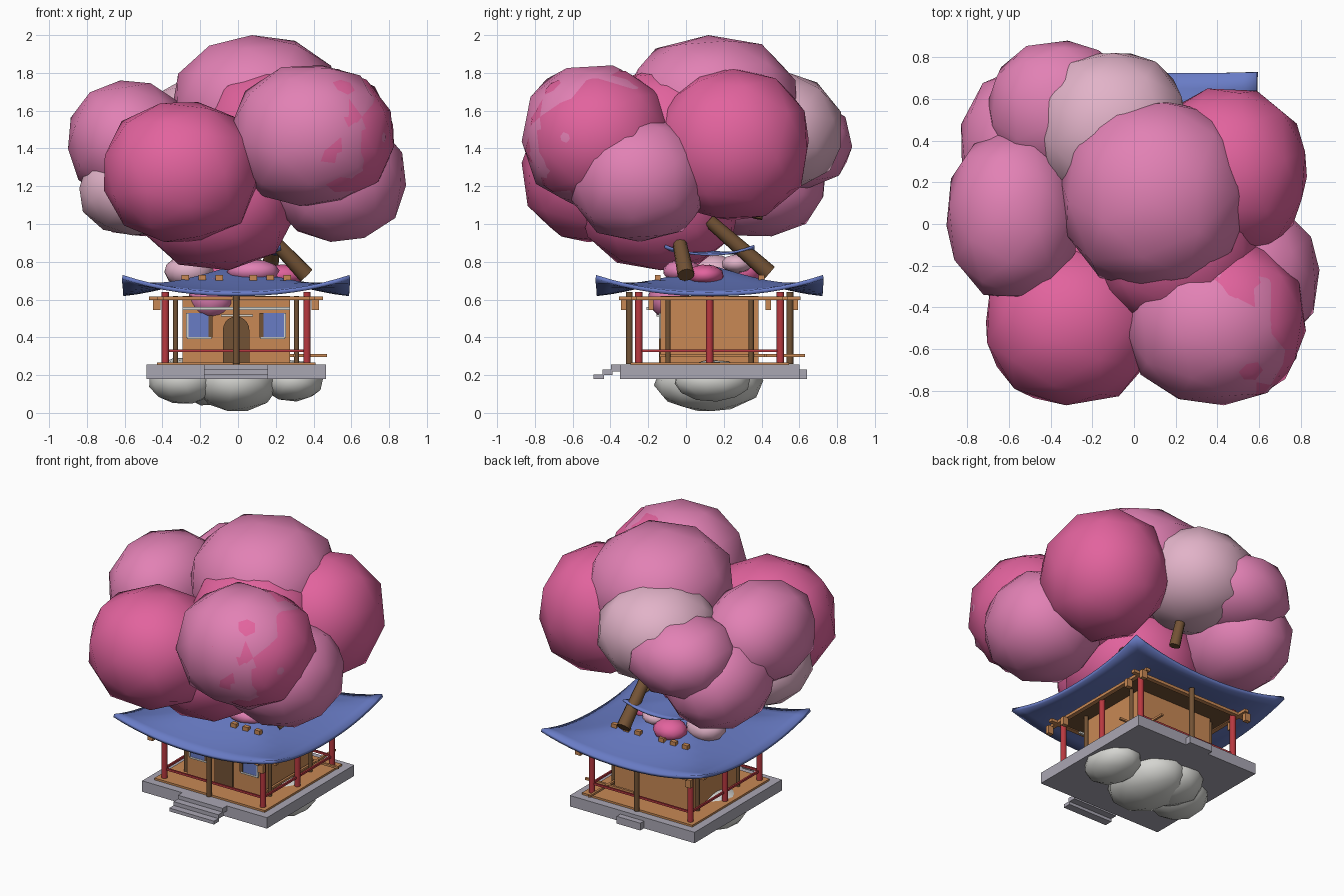
import bpy, bmesh, math, random
from mathutils import Matrix, Vector, Euler

if "Cube" in bpy.data.objects:
    bpy.data.objects.remove(bpy.data.objects["Cube"])

random.seed(4)
CX, CY = -0.01, 0.125          # centre of the pavilion


def mat(name, r, g, b):
    m = bpy.data.materials.new(name)
    m.diffuse_color = (r, g, b, 1)
    m.use_nodes = True
    m.node_tree.nodes["Principled BSDF"].inputs["Base Color"].default_value = m.diffuse_color
    return m


HOT = mat("hot_pink", .76, .125, .34)
MID = mat("mid_pink", .76, .22, .46)
PALE = mat("pale_pink", .76, .45, .58)
BLUE = mat("roof_blue", .14, .20, .56)
WOOD = mat("orange_wood", .58, .25, .09)
BROWN = mat("dark_brown", .17, .085, .035)
RED = mat("post_red", .48, .04, .05)
GREY = mat("stone_grey", .40, .385, .45)
ROCK = mat("pale_rock", .66, .66, .63)


def finish(name, bm, m, smooth=False):
    bmesh.ops.recalc_face_normals(bm, faces=bm.faces)
    me = bpy.data.meshes.new(name)
    bm.to_mesh(me)
    bm.free()
    me.materials.append(m)
    for p in me.polygons:
        p.use_smooth = smooth
    o = bpy.data.objects.new(name, me)
    bpy.context.collection.objects.link(o)
    return o


def box(name, x0, x1, y0, y1, z0, z1, m):
    bm = bmesh.new()
    bmesh.ops.create_cube(bm, size=1)
    bmesh.ops.scale(bm, vec=(x1 - x0, y1 - y0, z1 - z0), verts=bm.verts)
    bmesh.ops.translate(bm, vec=((x0 + x1) / 2, (y0 + y1) / 2, (z0 + z1) / 2), verts=bm.verts)
    return finish(name, bm, m)


def rod(name, a, b, r0, r1, m, sides=10):
    a, b = Vector(a), Vector(b)
    bm = bmesh.new()
    bmesh.ops.create_cone(bm, cap_ends=True, segments=sides, radius1=r0, radius2=r1, depth=(b - a).length)
    q = (b - a).to_track_quat('Z', 'Y').to_matrix().to_4x4()
    bmesh.ops.transform(bm, matrix=Matrix.Translation((a + b) / 2) @ q, verts=bm.verts)
    o = finish(name, bm, m)
    for p in o.data.polygons:
        p.use_smooth = len(p.vertices) == 4
    return o


def blob(name, c, r, m, power=2.3):
    """Slightly boxy low-poly ball, stretched to fill its radii."""
    bm = bmesh.new()
    bmesh.ops.create_icosphere(bm, subdivisions=2, radius=1)
    turn = Euler([random.uniform(0, 6.28) for _ in range(3)]).to_matrix()
    for v in bm.verts:
        d = turn @ v.co
        v.co = d / sum(abs(k) ** power for k in d) ** (1 / power)
    for k in range(3):
        reach = max(abs(v.co[k]) for v in bm.verts)
        for v in bm.verts:
            v.co[k] = c[k] + v.co[k] / reach * r[k]
    return finish(name, bm, m, True)


def curved_roof(name, half, eave, rise, lift, thick, power=1.3):
    bm = bmesh.new()
    bmesh.ops.create_grid(bm, x_segments=16, y_segments=16, size=half)
    for v in bm.verts:
        u, w = abs(v.co.x) / half, abs(v.co.y) / half
        big, small = max(u, w), min(u, w)
        z = eave + rise * max(0, 1 - big) ** power + lift * (big * small) ** 2.2
        v.co = (v.co.x + CX, v.co.y + CY, z)
    o = finish(name, bm, BLUE, True)
    if o.data.polygons[0].normal.z < 0:
        o.data.flip_normals()
    s = o.modifiers.new("thickness", 'SOLIDIFY')
    s.thickness, s.offset = thick, -1
    return o


# Blossom canopy: centre, radii, colour
for i, (c, r, m) in enumerate([
    ((.10, .14, 1.62), (.45, .45, .38), MID),
    ((-.58, .04, 1.44), (.32, .40, .32), MID),
    ((-.30, -.48, 1.275), (.41, .39, .37), HOT),
    ((.385, -.485, 1.468), (.415, .385, .372), MID),
    ((.42, -.465, 1.46), (.405, .385, .365), HOT),
    ((.45, .25, 1.42), (.38, .40, .40), HOT),
    ((.53, -.25, 1.24), (.36, .36, .335), MID),
    ((-.36, .55, 1.43), (.34, .33, .25), MID),
    ((-.11, .46, 1.49), (.37, .36, .31), PALE),
    ((-.52, .37, 1.235), (.31, .37, .30), MID),
    ((-.54, -.04, 1.17), (.30, .33, .23), PALE),
    ((-.11, -.14, 1.12), (.42, .43, .365), HOT),
    ((.20, -.10, 1.45), (.40, .40, .38), HOT),
]):
    blob(f"blossom_{i}", c, r, m)

# Small blossoms resting on and through the roof
for i, (c, r, m) in enumerate([
    ((.22, .10, .73), (.14, .10, .055), HOT),
    ((-.09, .30, .745), (.11, .10, .07), HOT),
    ((.04, .27, .79), (.09, .08, .05), PALE),
    ((-.26, .15, .75), (.13, .12, .085), PALE),
    ((.08, -.02, .75), (.14, .10, .06), MID),
    ((-.14, -.09, .61), (.12, .11, .11), MID),
]):
    blob(f"roof_blossom_{i}", c, r, m, 2)

# Branches
rod("branch_right", (.17, -.04, .93), (.36, .0, .73), .035, .045, BROWN)
rod("branch_back", (.19, .12, 1.02), (.17, .44, .74), .035, .045, BROWN)
rod("branch_inner", (-.04, .41, 1.22), (-.02, .37, 1.03), .03, .035, BROWN)

# Rocks under the platform
for i, (c, r) in enumerate([
    ((-.01, .12, .16), (.22, .29, .15)),
    ((-.29, .08, .17), (.18, .20, .12)),
    ((.29, .14, .17), (.16, .20, .11)),
    ((-.14, .20, .17), (.19, .20, .13)),
]):
    blob(f"rock_{i}", c, r, ROCK, 2)

# Platform, deck and steps
box("platform", CX - .475, CX + .475, CY - .475, CY + .475, .18, .255, GREY)
box("deck", CX - .42, CX + .42, CY - .42, CY + .42, .255, .268, WOOD)
for i in range(3):
    y = -.49 + .047 * i
    box(f"step_{i}", CX - .17, CX + .17, y, y + .055 if i < 2 else -.34,
        .18 + .02 * i, .203 + .026 * i, GREY)
box("back_step", CX - .09, CX + .09, .59, .64, .18, .23, GREY)

# House walls
WY = CY - .26                  # front wall plane
box("house", CX - .285, CX + .285, WY, CY + .26, .26, .62, WOOD)

# Arched door on the front
bm = bmesh.new()
arch = [(-.07, .268), (.07, .268)]
arch += [(.07 * math.cos(t * math.pi / 10), .44 + .07 * math.sin(t * math.pi / 10)) for t in range(11)]
f = bm.faces.new([bm.verts.new((CX + x, WY - .009, z)) for x, z in arch])
g = bmesh.ops.extrude_face_region(bm, geom=[f])
bmesh.ops.translate(bm, vec=(0, .01, 0), verts=[v for v in g["geom"] if isinstance(v, bmesh.types.BMVert)])
finish("arched_door", bm, BROWN)

# Windows with a brown shutter inside and pale trim outside
for s in (-1, 1):
    x = CX + s * .195
    box("window", x - .06, x + .06, WY - .007, WY, .40, .53, BLUE)
    box("window_sill", x - .065, x + .065, WY - .009, WY, .391, .402, ROCK)
    inner, outer = x - s * .06, x + s * .064
    box("shutter", inner - .011, inner + .011, WY - .009, WY, .40, .53, BROWN)
    box("window_trim", outer - .006, outer + .006, WY - .009, WY, .40, .53, ROCK)
box("front_trim", CX - .285, CX + .285, WY - .075, WY - .06, .546, .56, ROCK)
box("door_trim", CX - .08, CX + .09, WY - .02, WY, .509, .521, ROCK)

# Posts: red round the edge, brown in the middle of front and back
for sx in (-1, 1):
    for dy in (-.375, 0, .375):
        p = (CX + sx * .375, CY + dy)
        rod("red_post", (*p, .26), (*p, .64), .02, .02, RED)
    for sy in (-1, 1):
        p = (CX + sx * .32, CY + sy * .22)
        rod("inner_post", (*p, .26), (*p, .62), .014, .014, BROWN)
for sy in (-1, 1):
    rod("middle_post", (CX, CY + sy * .425, .26), (CX, CY + sy * .425, .64), .018, .018, BROWN)

# Rails, roof beams and brackets
for s in (-1, 1):
    x, y = CX + s * .375, CY + s * .375
    box("side_rail", x - .006, x + .006, CY - .375, CY + .375, .322, .336, RED)
    box("cross_rail", CX - .375, CX + .375, y - .006, y + .006, .322, .336, RED)
    x, y = CX + s * .40, CY + s * .40
    box("side_beam", x - .015, x + .015, CY - .48, CY + .48, .597, .617, WOOD)
    box("cross_beam", CX - .46, CX + .46, y - .015, y + .015, .597, .617, WOOD)
    for d in (-1, 1):
        for dy in (.31, .455):
            bx, by = CX + s * .42, CY + d * dy
            box("bracket", bx - .02, bx + .02, by - .014, by + .014, .545, .60, WOOD)
box("ceiling", CX - .40, CX + .40, CY - .40, CY + .40, .603, .615, BROWN)
box("loose_rail_x", .1, .47, CY + .29, CY + .305, .297, .311, WOOD)
box("loose_rail_y", .29, .305, -.14, .63, .297, .311, WOOD)

# Curved roofs
curved_roof("main_roof", .60, .64, .145, .09, .022)
curved_roof("upper_roof", .235, .845, .015, .045, .012)

# Beam ends showing through the roof, front and back
for s in (-1, 1):
    for k in (-3, -2, -1, 1, 2, 3):
        x, y = CX + k * .09, CY + s * .275
        box("beam_end", x - .02, x + .02, y - .015, y + .015, .69, .73, WOOD)
